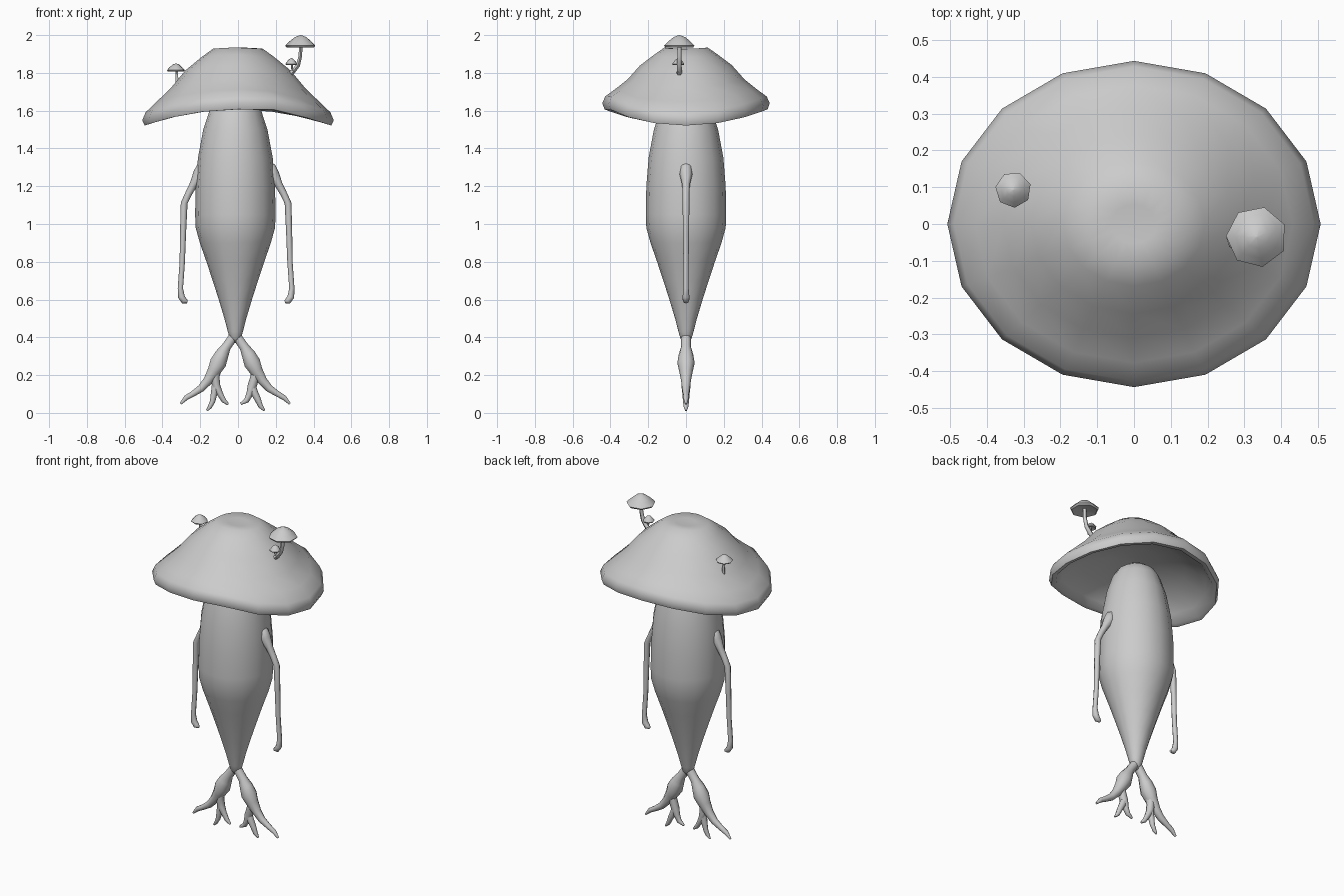
import bpy, bmesh, math
from mathutils import Vector

grey = bpy.data.materials.new("plain grey")
grey.diffuse_color = (0.6, 0.6, 0.6, 1)


def finish(name, bm, angle=60):
    """Turn a bmesh into a smooth-shaded object."""
    bmesh.ops.recalc_face_normals(bm, faces=bm.faces)
    me = bpy.data.meshes.new(name)
    bm.to_mesh(me)
    bm.free()
    ob = bpy.data.objects.new(name, me)
    bpy.context.collection.objects.link(ob)
    me.materials.append(grey)
    bpy.ops.object.select_all(action='DESELECT')
    ob.select_set(True)
    bpy.context.view_layer.objects.active = ob
    bpy.ops.object.shade_smooth_by_angle(angle=math.radians(angle))
    return ob


def skin_rings(bm, rings):
    """Bridge rings of equal length and close both ends."""
    n = len(rings[0])
    for a, b in zip(rings, rings[1:]):
        for i in range(n):
            j = (i + 1) % n
            bm.faces.new((a[i], a[j], b[j], b[i]))
    bm.faces.new(rings[0])
    bm.faces.new(rings[-1])


def lathe(name, profile, sides, centre=(0, 0), scale=(1, 1), shift=None, turn=0, angle=60):
    """Revolve (radius, z) points; shift bends z by direction and position."""
    bm = bmesh.new()
    rings = []
    for r, z in profile:
        ring = []
        for i in range(sides):
            a = turn + math.tau * i / sides
            x, y = r * scale[0] * math.cos(a), r * scale[1] * math.sin(a)
            dz = shift(r, a, x, y) if shift else 0
            ring.append(bm.verts.new((centre[0] + x, centre[1] + y, z + dz)))
        rings.append(ring)
    skin_rings(bm, rings)
    return finish(name, bm, angle)


def tube(name, path, sides=8, mirror_x=None, y=0):
    """Tapered limb through (x, z, radius) points in a plane of constant y."""
    bm = bmesh.new()
    pts = [Vector((2 * mirror_x - x if mirror_x is not None else x, y, z)) for x, z, r in path]
    rings = []
    for k, p in enumerate(pts):
        t = (pts[min(k + 1, len(pts) - 1)] - pts[max(k - 1, 0)]).normalized()
        side = Vector((0, 1, 0))
        up = t.cross(side)
        rad = path[k][2]
        rings.append([bm.verts.new(p + rad * (side * math.cos(a) + up * math.sin(a)))
                      for a in (math.tau * i / sides for i in range(sides))])
    skin_rings(bm, rings)
    return finish(name, bm)


# Broad cap: thick lip and shallow underside, drooping to both sides, dented at the front right
def cap_bend(r, a, x, y):
    dent = 0.03 * math.exp(-((x - 0.22) ** 2 + (y + 0.24) ** 2) / 0.015)
    lift = 0.02 * math.exp(-((x - 0.25) ** 2 + (y + 0.38) ** 2) / 0.02)
    return -0.09 * math.cos(a) ** 2 * r * r - dent + lift


lathe("cap", [(0.01, 1.928), (0.12, 1.929), (0.26, 1.934), (0.38, 1.897), (0.55, 1.84),
              (0.70, 1.765), (0.85, 1.712), (0.965, 1.675), (1.0, 1.64), (0.975, 1.607),
              (0.92, 1.606), (0.85, 1.64), (0.6, 1.69), (0.3, 1.72), (0.01, 1.725)],
      16, scale=(0.507, 0.443), shift=cap_bend)

# Body: long tapering bulb
lathe("body", [(0.012, 0.37), (0.03, 0.395), (0.04, 0.43), (0.058, 0.50), (0.088, 0.60),
               (0.12, 0.70), (0.153, 0.80), (0.188, 0.90), (0.21, 0.98), (0.213, 1.05),
               (0.21, 1.2), (0.198, 1.35), (0.17, 1.5), (0.137, 1.6), (0.11, 1.645),
               (0.065, 1.678), (0.01, 1.69)], 16, centre=(-0.014, 0))

# Arms and root-like legs, mirrored about the body's middle
arm = [(-0.172, 1.335, 0.006), (-0.188, 1.30, 0.032), (-0.205, 1.262, 0.034),
       (-0.235, 1.21, 0.021), (-0.262, 1.16, 0.018), (-0.285, 1.11, 0.018),
       (-0.291, 0.95, 0.016), (-0.295, 0.8, 0.014), (-0.305, 0.66, 0.014),
       (-0.30, 0.615, 0.018), (-0.285, 0.593, 0.017), (-0.268, 0.588, 0.008)]
leg = [(-0.008, 0.435, 0.024), (-0.03, 0.395, 0.026), (-0.062, 0.35, 0.026),
       (-0.085, 0.31, 0.038), (-0.105, 0.265, 0.046), (-0.128, 0.22, 0.036),
       (-0.16, 0.17, 0.026), (-0.195, 0.13, 0.021), (-0.24, 0.10, 0.016),
       (-0.275, 0.08, 0.014), (-0.305, 0.048, 0.006)]
# Each foot has a forked pair of toes besides the leg's outer one
toes = {
    "left_inner_toe": [(-0.115, 0.24, 0.03), (-0.122, 0.19, 0.024), (-0.115, 0.14, 0.022),
                       (-0.095, 0.10, 0.016), (-0.075, 0.065, 0.013), (-0.052, 0.045, 0.006)],
    "left_middle_toe": [(-0.117, 0.16, 0.02), (-0.125, 0.11, 0.018), (-0.135, 0.06, 0.014),
                        (-0.15, 0.03, 0.011), (-0.165, 0.012, 0.005)],
    "right_inner_toe": [(0.10, 0.23, 0.03), (0.088, 0.185, 0.024), (0.074, 0.14, 0.024),
                        (0.062, 0.10, 0.018), (0.045, 0.065, 0.014), (0.014, 0.048, 0.006)],
    "right_middle_toe": [(0.073, 0.15, 0.02), (0.085, 0.11, 0.02), (0.103, 0.075, 0.017),
                         (0.12, 0.035, 0.013), (0.14, 0.012, 0.005)],
}
for name, path in toes.items():
    tube(name, path)
for label, arm_mid, leg_mid in (("left", None, None), ("right", -0.01, -0.015)):
    tube(label + "_arm", arm, mirror_x=arm_mid)
    tube(label + "_leg", leg, 10, mirror_x=leg_mid)


# Small mushrooms growing on the cap
def sprout(name, x, y, z, r, h, stem, turn):
    prof = [(0.03 * r, z + h), (0.38 * r, z + 0.84 * h), (0.72 * r, z + 0.5 * h),
            (r, z + 0.15 * h), (0.9 * r, z), (0.5 * r, z + 0.12 * h), (0.03 * r, z + 0.2 * h)]
    lathe(name + "_cap", prof, 7, centre=(x, y), turn=turn, angle=50)
    tube(name + "_stem", stem, 6, y=y)


sprout("large_sprout", 0.333, -0.035, 1.934, 0.083, 0.066,
       [(0.25, 1.77, 0.014), (0.29, 1.805, 0.014), (0.318, 1.84, 0.012),
        (0.33, 1.89, 0.011), (0.333, 1.96, 0.010)], 0.42)
sprout("tiny_sprout", 0.283, -0.04, 1.842, 0.033, 0.036,
       [(0.30, 1.80, 0.007), (0.287, 1.82, 0.006), (0.283, 1.86, 0.006)], 0.3)
sprout("side_sprout", -0.328, 0.093, 1.808, 0.049, 0.042,
       [(-0.322, 1.72, 0.009), (-0.323, 1.77, 0.008), (-0.326, 1.825, 0.008)], 0.3)
